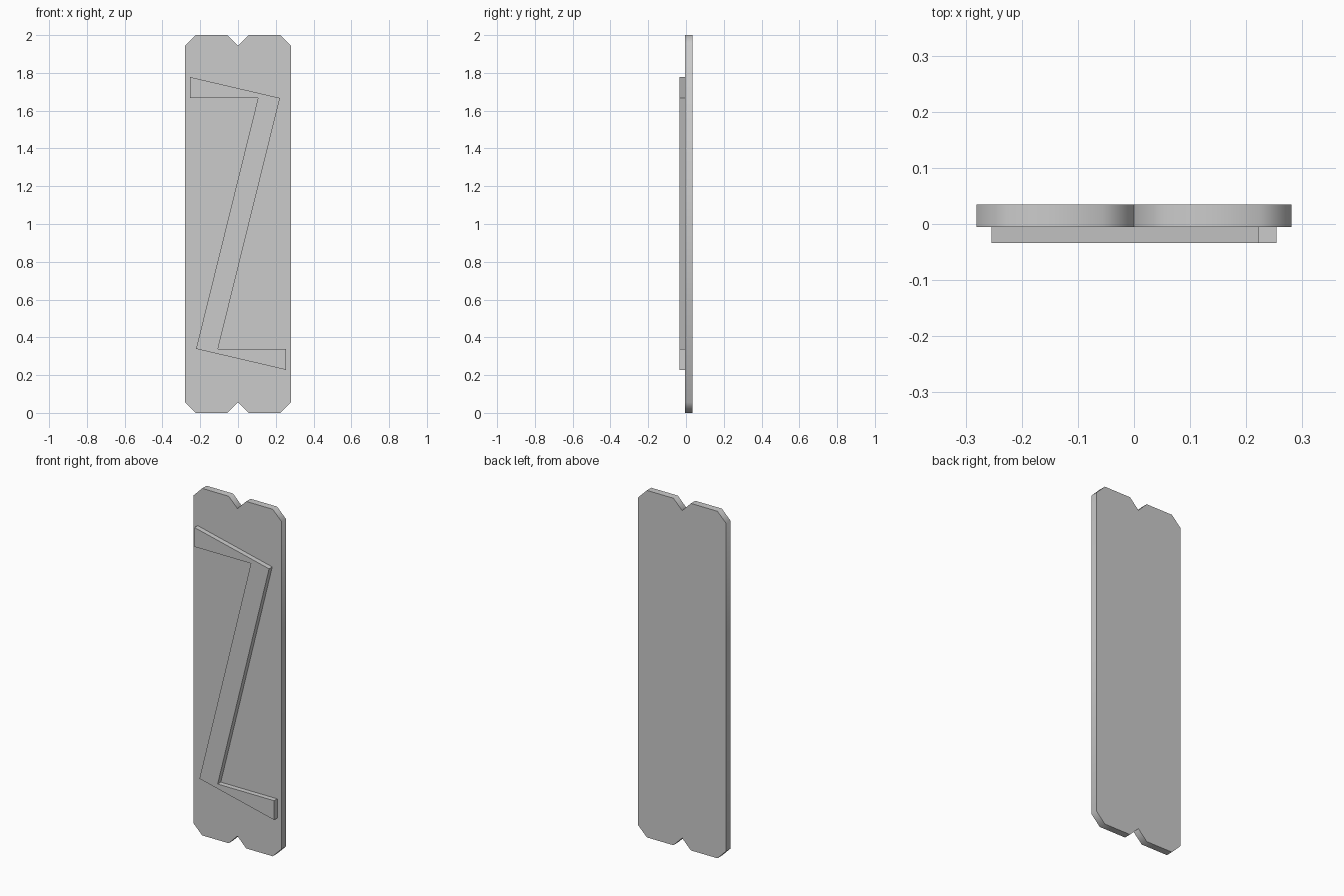
import bpy, bmesh, math

cube = bpy.data.objects.get("Cube")
if cube:
    bpy.data.objects.remove(cube, do_unlink=True)

# Single plain grey for the whole door
grey = bpy.data.materials.new("plain_grey")
grey.use_nodes = True
colour = (0.6, 0.6, 0.6, 1)
grey.diffuse_color = colour
grey.node_tree.nodes["Principled BSDF"].inputs["Base Color"].default_value = colour


def slab(name, outline, front, back):
    """Extrude an x-z outline from y = front to y = back."""
    bm = bmesh.new()
    face = bm.faces.new([bm.verts.new((x, front, z)) for x, z in outline])
    ext = bmesh.ops.extrude_face_region(bm, geom=[face])
    moved = [v for v in ext["geom"] if isinstance(v, bmesh.types.BMVert)]
    bmesh.ops.translate(bm, verts=moved, vec=(0, back - front, 0))
    bmesh.ops.recalc_face_normals(bm, faces=bm.faces)
    mesh = bpy.data.meshes.new(name)
    bm.to_mesh(mesh)
    bm.free()
    mesh.materials.append(grey)
    obj = bpy.data.objects.new(name, mesh)
    bpy.context.collection.objects.link(obj)
    return obj


# Two tall planks with clipped corners, side by side
WIDTH, HEIGHT, CUT = 0.281, 2.0, 0.056
JOINT = -0.005
for name, x0 in (("right_plank", -WIDTH), ("left_plank", 0)):
    x1 = x0 + WIDTH
    plank = slab(name, [
        (x0 + CUT, 0), (x1 - CUT, 0), (x1, CUT), (x1, HEIGHT - CUT),
        (x1 - CUT, HEIGHT), (x0 + CUT, HEIGHT), (x0, HEIGHT - CUT), (x0, CUT),
    ], JOINT, 0.035)
    bpy.ops.object.select_all(action="DESELECT")
    plank.select_set(True)
    bpy.context.view_layer.objects.active = plank
    bpy.ops.object.shade_smooth_by_angle(angle=math.radians(50))

# Front brace: two rails joined by a diagonal; half the outline turned about its centre
half = [(-0.254, 1.778), (-0.254, 1.667), (0.106, 1.667), (-0.222, 0.339)]
MID = 1.003
outline = half + [(-x, 2 * MID - z) for x, z in half]
slab("diagonal_brace", outline, -0.034, JOINT)
